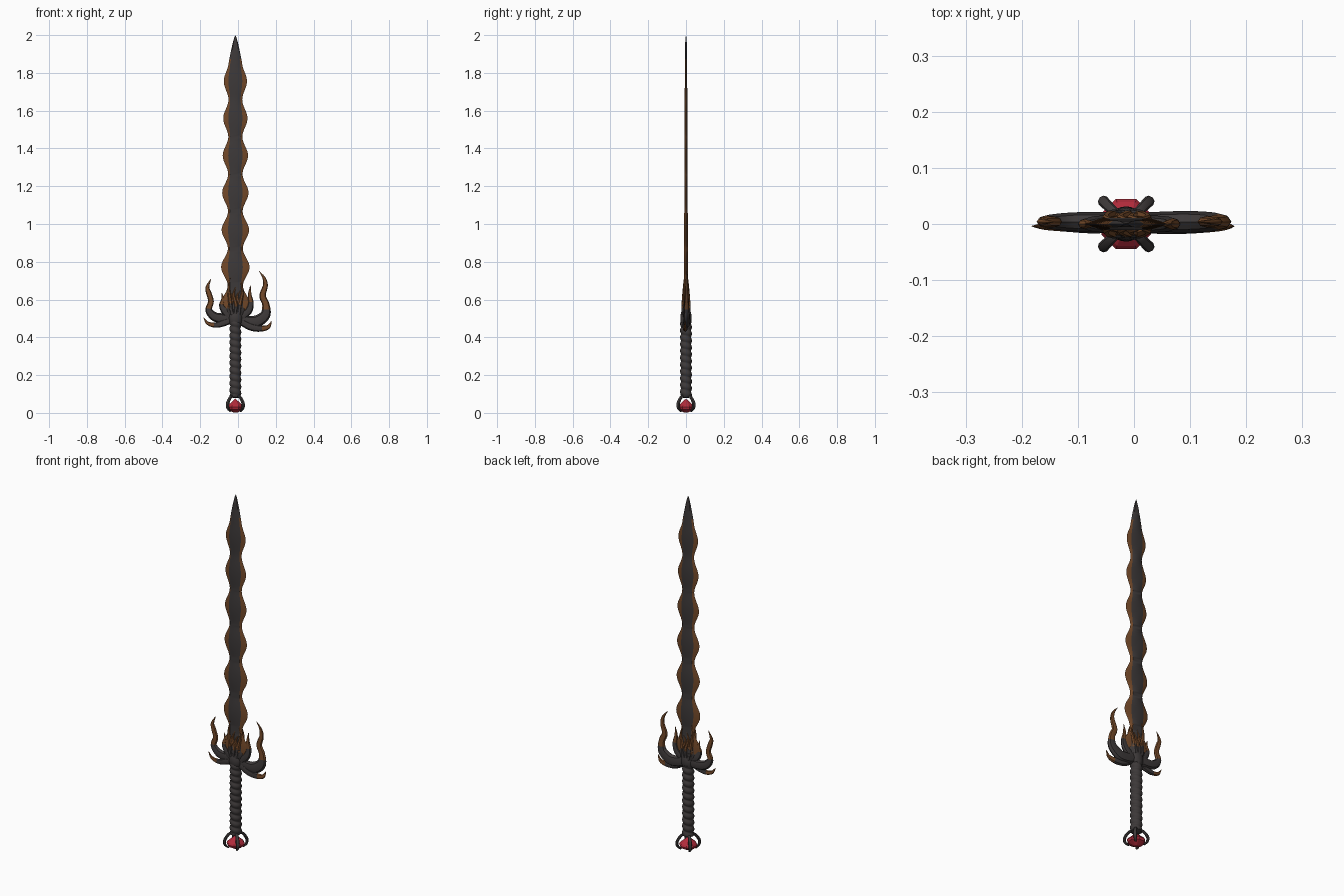
import bpy, bmesh, math
from mathutils import Vector

if "Cube" in bpy.data.objects:
    bpy.data.objects.remove(bpy.data.objects["Cube"])

CX = -0.014  # axis of blade and grip


def material(name, rgb):
    m = bpy.data.materials.new(name)
    m.diffuse_color = (*rgb, 1)
    m.use_nodes = True
    m.node_tree.nodes["Principled BSDF"].inputs["Base Color"].default_value = m.diffuse_color
    return m


DARK = material("dark iron", (0.047, 0.041, 0.041))
COPPER = material("burnt copper", (0.17, 0.066, 0.022))
RED = material("red gem", (0.45, 0.025, 0.045))


def loft(name, rings, mats, rule=None, smooth=True):
    """Skin closed rings of points; rule(ring, side) picks the material."""
    bm = bmesh.new()
    vs = [[bm.verts.new(p) for p in r] for r in rings]
    n = len(rings[0])
    for i in range(len(vs) - 1):
        for j in range(n):
            k = (j + 1) % n
            f = bm.faces.new((vs[i][j], vs[i][k], vs[i + 1][k], vs[i + 1][j]))
            f.material_index = rule(i, j) if rule else 0
    bm.faces.new(vs[0][::-1]).material_index = rule(0, 0) if rule else 0
    bm.faces.new(vs[-1]).material_index = rule(len(vs) - 2, 0) if rule else 0
    bmesh.ops.recalc_face_normals(bm, faces=bm.faces)
    me = bpy.data.meshes.new(name)
    bm.to_mesh(me)
    bm.free()
    for m in mats:
        me.materials.append(m)
    ob = bpy.data.objects.new(name, me)
    bpy.context.collection.objects.link(ob)
    if smooth:
        bpy.ops.object.select_all(action='DESELECT')
        ob.select_set(True)
        bpy.context.view_layer.objects.active = ob
        bpy.ops.object.shade_smooth_by_angle(angle=math.radians(40))
    return ob


def spline(pts, steps=6):
    """Catmull-Rom through tuples of any length."""
    P = [Vector(p) for p in pts]
    P = [2 * P[0] - P[1]] + P + [2 * P[-1] - P[-2]]
    out = []
    for i in range(1, len(P) - 2):
        a, b, c, d = P[i - 1:i + 3]
        for s in range(steps):
            t = s / steps
            out.append(0.5 * (2 * b + (c - a) * t + (2 * a - 5 * b + 4 * c - d) * t * t
                              + (3 * b - a - 3 * c + d) * t ** 3))
    return out + [P[-2]]


def horn(name, pts, y=0.0, flat=0.75, split=0.5, lean=0.0, sides=8):
    """Tapering tongue through (x, z, radius) points; copper past split."""
    path = spline(pts)
    n = len(path)
    rings = []
    for i, p in enumerate(path):
        d = path[min(i + 1, n - 1)] - path[max(i - 1, 0)]
        d = Vector((d.x, d.y)).normalized()
        r = max(p.z, 0.0006)
        ring = []
        for k in range(sides):
            a = math.tau * k / sides
            o = r * math.cos(a)
            ring.append((p.x - d.y * o, y + lean * i / n + flat * r * math.sin(a), p.y + d.x * o))
        rings.append(ring)
    return loft(name, rings, [DARK, COPPER], lambda i, j: int(i / n >= split))


# Blade: waved copper edges around a dark flat core
rings, heights = [], []
N = 120
for i in range(N + 1):
    z = 0.50 + 1.499 * i / N
    f = (z - 0.5) / 1.5
    b = 0.5 + 0.5 * math.cos(math.tau * (z - 0.772) / 0.197)
    w = 0.041 - 0.006 * f + b * (0.038 - 0.015 * f)
    c = 0.031 - 0.004 * f + 0.009 * b
    if z > 1.85:
        tip = (2.0 - z) / 0.15
        w = 0.036 * tip ** 0.75
        c = w * 0.72
    t = 0.0115 - 0.006 * f
    t *= min(1, (2.0 - z) / 0.06 + 0.1)
    heights.append(z)
    rings.append([(CX - w, 0, z), (CX - c, -t, z), (CX + c, -t, z),
                  (CX + w, 0, z), (CX + c, t, z), (CX - c, t, z)])
loft("blade", rings, [DARK, COPPER],
     lambda i, j: int(j not in (1, 4) and heights[i] < 1.87))

# Grip with spiral ribs
rings = []
for i in range(133):
    z = 0.085 + 0.40 * i / 132
    ring = []
    for k in range(20):
        a = math.tau * k / 20
        r = 0.0255 + 0.006 * abs(math.sin(math.pi * (z - 0.085) / 0.036 + a / 2))
        ring.append((CX + r * math.cos(a), r * math.sin(a), z))
    rings.append(ring)
loft("grip", rings, [DARK])


def lathe(name, profile, sides, mat, turn=0.0, sy=1.0, smooth=True):
    rings = [[(CX + r * math.cos(math.tau * k / sides + turn),
               sy * r * math.sin(math.tau * k / sides + turn), z) for k in range(sides)]
             for r, z in profile]
    return loft(name, rings, [mat], smooth=smooth)


# Collar, guard hub and pommel cap
lathe("collar", [(0.028, 0.465), (0.036, 0.48), (0.038, 0.50), (0.036, 0.52), (0.028, 0.535)],
      16, DARK, sy=0.8)
lathe("guard_hub", [(0.03, 0.50), (0.05, 0.52), (0.052, 0.55), (0.04, 0.59), (0.02, 0.62)],
      16, DARK, sy=0.42)
lathe("pommel_cap", [(0.012, 0.078), (0.026, 0.085), (0.029, 0.095), (0.026, 0.105)], 16, DARK)

# Faceted gem
lathe("pommel_gem", [(0.001, 0.075), (0.042, 0.040), (0.048, 0.031), (0.044, 0.019), (0.012, 0.002)],
      8, RED, turn=math.pi / 8, smooth=False)

# Four claws gripping the gem
claw = spline([(0.012, 0.094, 0.008), (0.037, 0.082, 0.009), (0.057, 0.052, 0.010),
               (0.056, 0.026, 0.009), (0.038, 0.007, 0.005)])
for q in range(4):
    a = math.pi / 4 + q * math.pi / 2
    out, side = Vector((math.cos(a), math.sin(a), 0)), Vector((-math.sin(a), math.cos(a), 0))
    rings = []
    for i, p in enumerate(claw):
        d = claw[min(i + 1, len(claw) - 1)] - claw[max(i - 1, 0)]
        d = Vector((d.x, d.y)).normalized()
        centre = Vector((CX, 0, p.y)) + out * p.x
        nrm = out * -d.y + Vector((0, 0, d.x))
        rings.append([centre + p.z * (nrm * math.cos(math.tau * k / 8) * 0.8
                                      + side * math.sin(math.tau * k / 8)) for k in range(8)])
    loft("claw_%d" % (q + 1), rings, [DARK])

# Guard arms sweeping up into flames
horn("right_arm", [(0.0, 0.50, 0.026), (0.05, 0.485, 0.030), (0.10, 0.485, 0.032),
                   (0.145, 0.52, 0.027), (0.147, 0.575, 0.019), (0.130, 0.62, 0.017),
                   (0.145, 0.675, 0.013), (0.137, 0.715, 0.008), (0.112, 0.75, 0.001)],
     y=0.004, flat=0.6, split=0.42)
horn("left_arm", [(-0.03, 0.50, 0.026), (-0.08, 0.50, 0.027), (-0.125, 0.51, 0.024),
                  (-0.155, 0.545, 0.018), (-0.143, 0.59, 0.015), (-0.155, 0.635, 0.014),
                  (-0.162, 0.665, 0.010), (-0.143, 0.71, 0.001)],
     y=0.004, flat=0.65, split=0.42)

# Lower spurs
horn("right_spur", [(0.02, 0.48, 0.018), (0.07, 0.455, 0.020), (0.12, 0.447, 0.017),
                    (0.16, 0.455, 0.011), (0.178, 0.487, 0.001)], y=-0.004, flat=0.7, split=0.5)
horn("left_spur", [(-0.04, 0.49, 0.017), (-0.08, 0.475, 0.018), (-0.12, 0.465, 0.014),
                   (-0.16, 0.475, 0.009), (-0.182, 0.505, 0.001)], y=-0.004, flat=0.7, split=0.5)

# Inner flames beside the blade
horn("right_inner_flame", [(0.02, 0.51, 0.022), (0.055, 0.54, 0.020), (0.068, 0.58, 0.015),
                           (0.062, 0.625, 0.010), (0.066, 0.675, 0.001)], flat=0.7, split=0.5)
horn("left_inner_flame", [(-0.04, 0.51, 0.022), (-0.07, 0.54, 0.020), (-0.087, 0.57, 0.013),
                          (-0.080, 0.60, 0.009), (-0.086, 0.635, 0.001)], flat=0.7, split=0.5)

# Small flames licking both faces of the blade base: (x, height, sway)
for s, face in ((-1, "front"), (1, "back")):
    for n, (x, top, sway) in enumerate([(-0.034, 0.64, -0.008), (-0.017, 0.67, 0.006),
                                        (0.003, 0.65, 0.008), (0.018, 0.70, -0.006),
                                        (-0.045, 0.72, 0.004)]):
        h = top - 0.52
        horn("%s_flame_%d" % (face, n + 1),
             [(CX + (x - CX) * 0.6, 0.52, 0.011), (x + sway, 0.52 + h * 0.35, 0.011),
              (x - sway, 0.52 + h * 0.7, 0.007), (x + sway, top, 0.001)],
             y=s * 0.018, flat=0.8, split=0.22, lean=-s * 0.009, sides=6)
